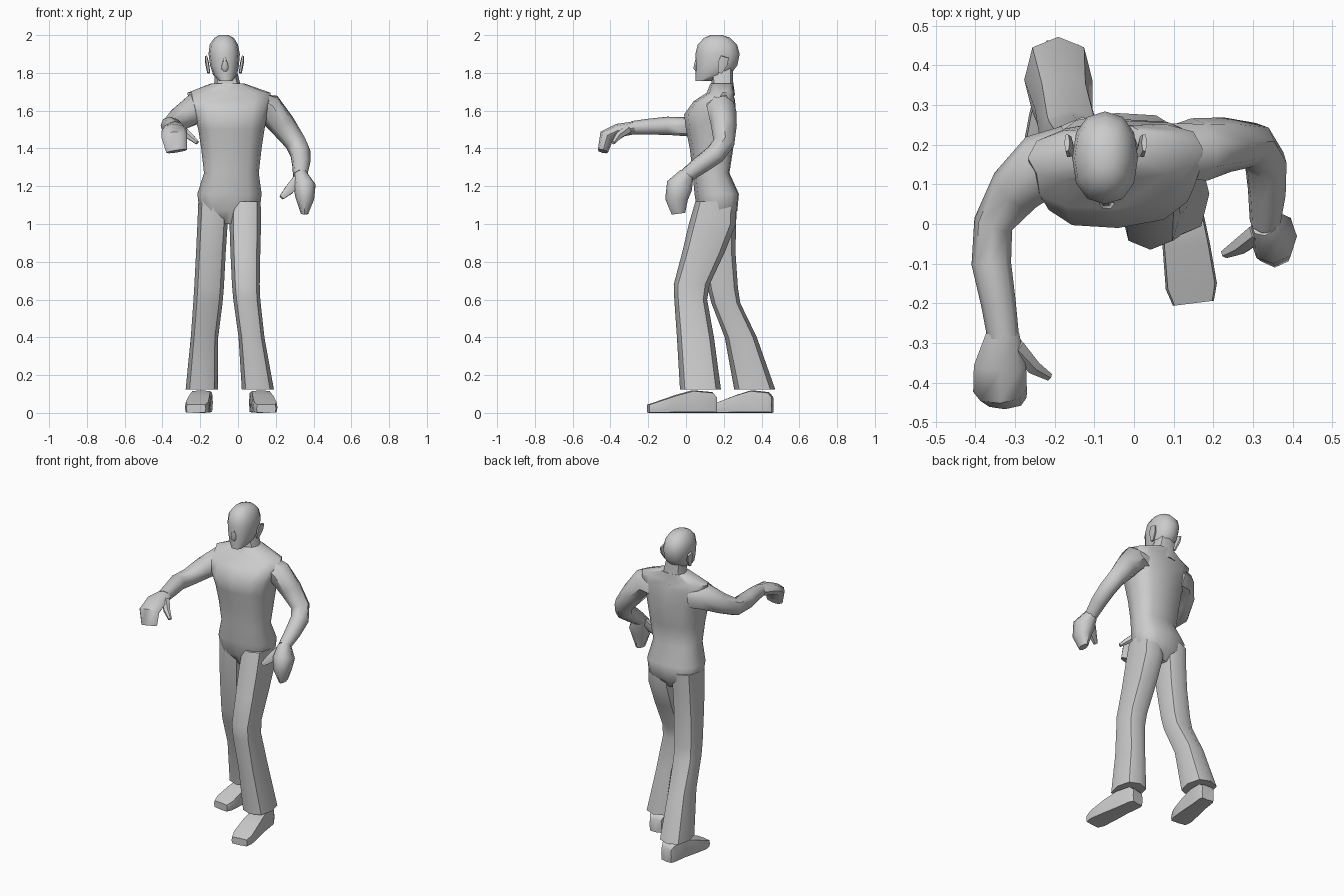
import bpy, bmesh, math
from mathutils import Vector as V


def loft(name, rings, n=8, e=0.8):
    """Skin over rings of (centre, half-axis u, half-axis v); e < 1 squares the section."""
    bm = bmesh.new()
    loops = []
    for c, u, v in rings:
        loop = []
        for i in range(n):
            a = 2 * math.pi * i / n
            k, s = math.cos(a), math.sin(a)
            k, s = (math.copysign(abs(q) ** e if abs(q) > 1e-6 else 0, q) for q in (k, s))
            loop.append(bm.verts.new(c + u * k + v * s))
        loops.append(loop)
    for a, b in zip(loops, loops[1:]):
        for i in range(n):
            j = (i + 1) % n
            bm.faces.new((a[i], a[j], b[j], b[i]))
    bm.faces.new(loops[0][::-1])
    bm.faces.new(loops[-1])
    bmesh.ops.recalc_face_normals(bm, faces=bm.faces)
    me = bpy.data.meshes.new(name)
    bm.to_mesh(me)
    bm.free()
    ob = bpy.data.objects.new(name, me)
    bpy.context.collection.objects.link(ob)
    return ob


def stack(name, rows, n=8, e=0.8, skew=0.0):
    """Horizontal sections given as x0, x1, y0, y1, z."""
    loft(name, [(V(((a + b) / 2, (c + d) / 2, z)), V(((b - a) / 2, skew * (b - a) / 2, 0)),
                 V((0, (d - c) / 2, 0))) for a, b, c, d, z in rows], n, e)


def tube(name, rows, hint, n=8, e=0.9):
    """Sections across a path given as x, y, z, half-size along hint, other half-size."""
    pts = [V(r[:3]) for r in rows]
    rings = []
    for i, r in enumerate(rows):
        t = (pts[min(i + 1, len(pts) - 1)] - pts[max(i - 1, 0)]).normalized()
        h = V(hint)
        u = (h - t * h.dot(t)).normalized()
        rings.append((pts[i], u * r[3], t.cross(u) * r[4]))
    loft(name, rings, n, e)


def shoe(name, heel, toe):
    """Low shoe from heel to toe, flat on the ground."""
    a, b = V((*heel, 0)), V((*toe, 0))
    w = (b - a).normalized().cross(V((0, 0, 1)))
    prof = [(0, .04, .085), (.06, .05, .11), (.35, .052, .12), (.6, .06, .095), (.88, .065, .06), (1, .052, .045)]
    loft(name, [(a.lerp(b, t) + V((0, 0, h / 2)), w * r, V((0, 0, h / 2))) for t, r, h in prof], 8, 0.25)


# Torso and pelvis
stack("torso", [(-.12, .03, .10, .22, 1.0), (-.205, .115, .06, .272, 1.07), (-.215, .125, .045, .28, 1.16),
                (-.18, .11, .035, .23, 1.27), (-.195, .125, .02, .25, 1.4), (-.21, .14, .0, .262, 1.5),
                (-.235, .155, -.01, .265, 1.58), (-.26, .175, .04, .26, 1.65),
                (-.268, .172, .11, .25, 1.695), (-.14, .03, .13, .25, 1.745)], 12, 0.75, 0.06)

# Neck and head
stack("neck", [(-.15, .03, .11, .26, 1.68), (-.125, .01, .135, .25, 1.75), (-.125, -.01, .12, .25, 1.83)])
stack("head", [(-.10, -.03, .05, .14, 1.757), (-.132, -.005, .05, .235, 1.79), (-.148, .005, .05, .272, 1.84),
               (-.156, .01, .05, .284, 1.90), (-.15, .0, .062, .27, 1.95),
               (-.125, -.022, .095, .235, 1.985), (-.10, -.05, .13, .19, 2.0)], 12, 0.88)
tube("nose", [(-.07, .06, 1.885, .008, .008), (-.069, .052, 1.825, .02, .015), (-.069, .06, 1.81, .012, .01)],
     (1, 0, 0), 6)
for side, x in (("right", -.155), ("left", .012)):
    d = math.copysign(.014, x)
    tube(side + "_ear", [(x, .18, 1.80, .008, .012), (x + d * .6, .195, 1.85, .01, .03),
                         (x + d, .205, 1.885, .007, .024)], (1, 0, 0), 6)

# Flared trouser legs, left one stepping forward
stack("left_leg", [(-.04, .12, .05, .265, 1.12), (-.045, .122, .015, .265, 1.0), (-.04, .118, -.02, .205, .85),
                   (-.032, .115, -.065, .125, .68), (-.025, .118, -.062, .112, .6),
                   (.003, .14, -.048, .148, .4), (.02, .19, -.032, .185, .125)])
stack("right_leg", [(-.21, -.05, .06, .27, 1.12), (-.215, -.055, .065, .265, 1.0), (-.222, -.065, .085, .262, .85),
                    (-.232, -.075, .115, .275, .66), (-.237, -.082, .135, .288, .58),
                    (-.25, -.105, .205, .375, .4), (-.277, -.105, .255, .472, .125)])
shoe("left_shoe", (.105, .16), (.15, -.20))
shoe("right_shoe", (-.18, .458), (-.222, .14))

# Left arm hanging with a bent elbow
tube("left_arm", [(.09, .18, 1.62, .075, .085), (.165, .188, 1.61, .076, .083), (.235, .2, 1.525, .066, .068),
                  (.305, .2, 1.43, .056, .054), (.332, .155, 1.37, .054, .052),
                  (.335, .08, 1.315, .047, .048), (.33, .0, 1.255, .036, .04)], (1, 1, 0))
tube("left_hand", [(.33, .005, 1.265, .036, .04), (.352, -.035, 1.2, .06, .07), (.355, -.05, 1.13, .048, .06),
                   (.352, -.04, 1.055, .02, .036)], (1, 0, 0))
tube("left_thumb", [(.315, -.02, 1.235, .025, .03), (.27, -.055, 1.18, .022, .028), (.23, -.075, 1.14, .012, .014)],
     (0, 1, 0), 6)

# Right arm reaching forward
tube("right_arm", [(-.16, .17, 1.61, .085, .08), (-.23, .15, 1.61, .083, .082), (-.30, .085, 1.56, .065, .068),
                   (-.355, .0, 1.515, .052, .05), (-.36, -.1, 1.52, .048, .05),
                   (-.342, -.2, 1.515, .042, .044), (-.33, -.285, 1.51, .035, .04)], (0, 0, 1))
tube("right_hand", [(-.33, -.27, 1.51, .04, .034), (-.338, -.36, 1.495, .066, .036), (-.338, -.42, 1.465, .068, .04),
                    (-.325, -.44, 1.385, .055, .028)], (1, 0, 0))
tube("right_thumb", [(-.30, -.31, 1.50, .025, .026), (-.255, -.36, 1.465, .02, .02), (-.215, -.385, 1.43, .011, .011)],
     (0, 0, 1), 6)

# Smooth skin with sharp cuffs and soles
for ob in bpy.context.collection.objects:
    ob.select_set(True)
    bpy.context.view_layer.objects.active = ob
bpy.ops.object.shade_smooth_by_angle(angle=math.radians(50))
